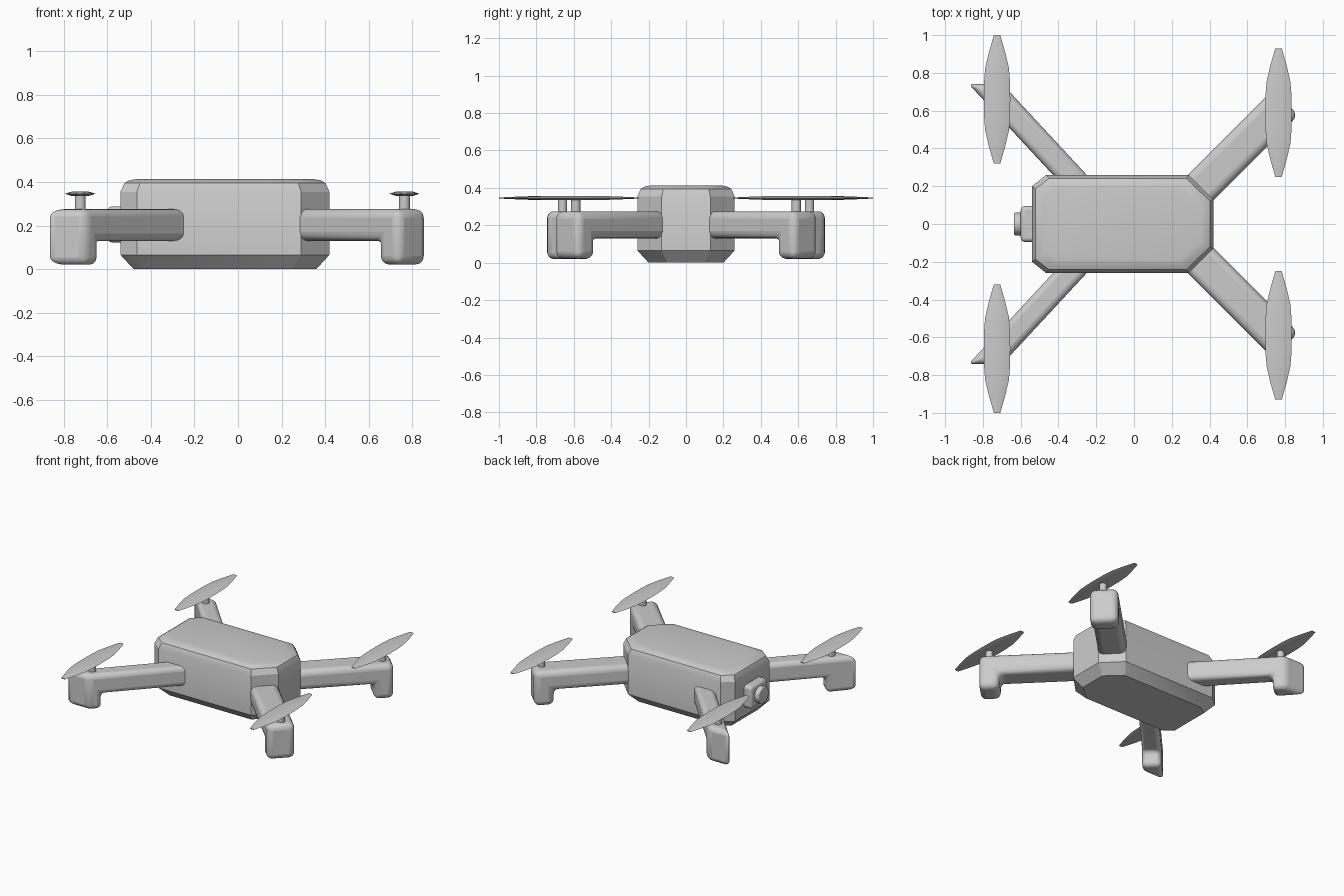
import bpy, bmesh
from math import radians
from mathutils import Vector, Matrix

if "Cube" in bpy.data.objects:
    bpy.data.objects.remove(bpy.data.objects["Cube"])


def finish(name, bm, bevel=0, mirror=False, angle=30, segments=4):
    bmesh.ops.recalc_face_normals(bm, faces=bm.faces[:])
    me = bpy.data.meshes.new(name)
    bm.to_mesh(me)
    bm.free()
    ob = bpy.data.objects.new(name, me)
    bpy.context.collection.objects.link(ob)
    if bevel:
        m = ob.modifiers.new("round", 'BEVEL')
        m.width, m.segments, m.limit_method = bevel, segments, 'ANGLE'
    if mirror:
        m = ob.modifiers.new("mirror", 'MIRROR')
        m.use_axis = (False, True, False)
        m.use_mirror_merge = False
    bpy.ops.object.select_all(action='DESELECT')
    ob.select_set(True)
    bpy.context.view_layer.objects.active = ob
    bpy.ops.object.shade_smooth_by_angle(angle=radians(angle))
    return ob


def loft(bm, rings):
    rows = [[bm.verts.new(p) for p in r] for r in rings]
    n = len(rows[0])
    for a, b in zip(rows, rows[1:]):
        for i in range(n):
            j = (i + 1) % n
            bm.faces.new((a[i], a[j], b[j], b[i]))
    bm.faces.new(rows[0][::-1])
    bm.faces.new(rows[-1])


# body: chamfered plan lofted through inset levels
half = [(-.54, .20), (-.465, .26), (.29, .26), (.42, .13)]
plan = half + [(x, -y) for x, y in reversed(half)]
levels = [(0, .06), (.065, 0), (.355, 0), (.395, .018), (.408, .04), (.413, .07)]
bm = bmesh.new()
loft(bm, [[(-.06 + (x + .06) * (1 - d / .48), y * (1 - d / .26), z) for x, y in plan]
          for z, d in levels])
finish("body", bm, angle=27)


# arms: L-shaped side profile with a drop foot, rounded all over
def arm(name, start, end, width, foot, shear, top, bevel):
    s0, e = Vector(start), Vector(end)
    length = (e - s0).length
    d = (e - s0) / length
    n = Vector((abs(d.y), d.x if d.x < 0 else -d.x))
    if d.x < 0:
        n.y = -d.x
    prof = [(0, .13), (0, top), (length, top), (length, .02),
            (length - foot, .02), (length - foot, .13)]
    bm = bmesh.new()
    rings = []
    for t in (-width / 2, width / 2):
        ring = []
        for s, z in prof:
            p = s0 + d * (s + (shear * t if s == length else 0)) + n * t
            ring.append((p.x, p.y, z))
        rings.append(ring)
    loft(bm, rings)
    finish(name, bm, bevel, mirror=True)


arm("camera_end_arms", (-.256, .17), (-.787, .742), .131, .15, -.93, .275, .033)
arm("tail_end_arms", (.32, .16), (.803, .643), .19, .135, 0, .275, .04)

# motor shafts and propellers
blade = [(0, .07), (.09, .069), (.165, .063), (.25, .043), (.34, .017)]
stations = [(-y, w) for y, w in blade[:0:-1]] + blade
section = [(-1, 0), (-.5, .8), (.5, .8), (1, 0), (.5, -.8), (-.5, -.8)]
for end, cx, cy in (("camera_end", -.725, .66), ("tail_end", .765, .59)):
    bm = bmesh.new()
    bmesh.ops.create_cone(bm, cap_ends=True, segments=24, radius1=.025, radius2=.025,
                          depth=.1, matrix=Matrix.Translation((cx, cy, .295)))
    finish(end + "_shafts", bm, mirror=True)
    bm = bmesh.new()
    loft(bm, [[(cx + u * w, cy + y, .346 + v * .2 * w) for u, v in section]
              for y, w in stations])
    finish(end + "_propellers", bm, mirror=True, angle=20)

# camera housing and lens
bm = bmesh.new()
bmesh.ops.create_cube(bm, size=1, matrix=Matrix.Translation((-.55, 0, .205))
                      @ Matrix.Diagonal((.10, .19, .165, 1)))
finish("camera_housing", bm, .022)
bm = bmesh.new()
bmesh.ops.create_cone(bm, cap_ends=True, segments=32, radius1=.06, radius2=.06, depth=.06,
                      matrix=Matrix.Translation((-.605, 0, .205)) @ Matrix.Rotation(radians(90), 4, 'Y'))
finish("camera_lens", bm, .006, segments=2)
